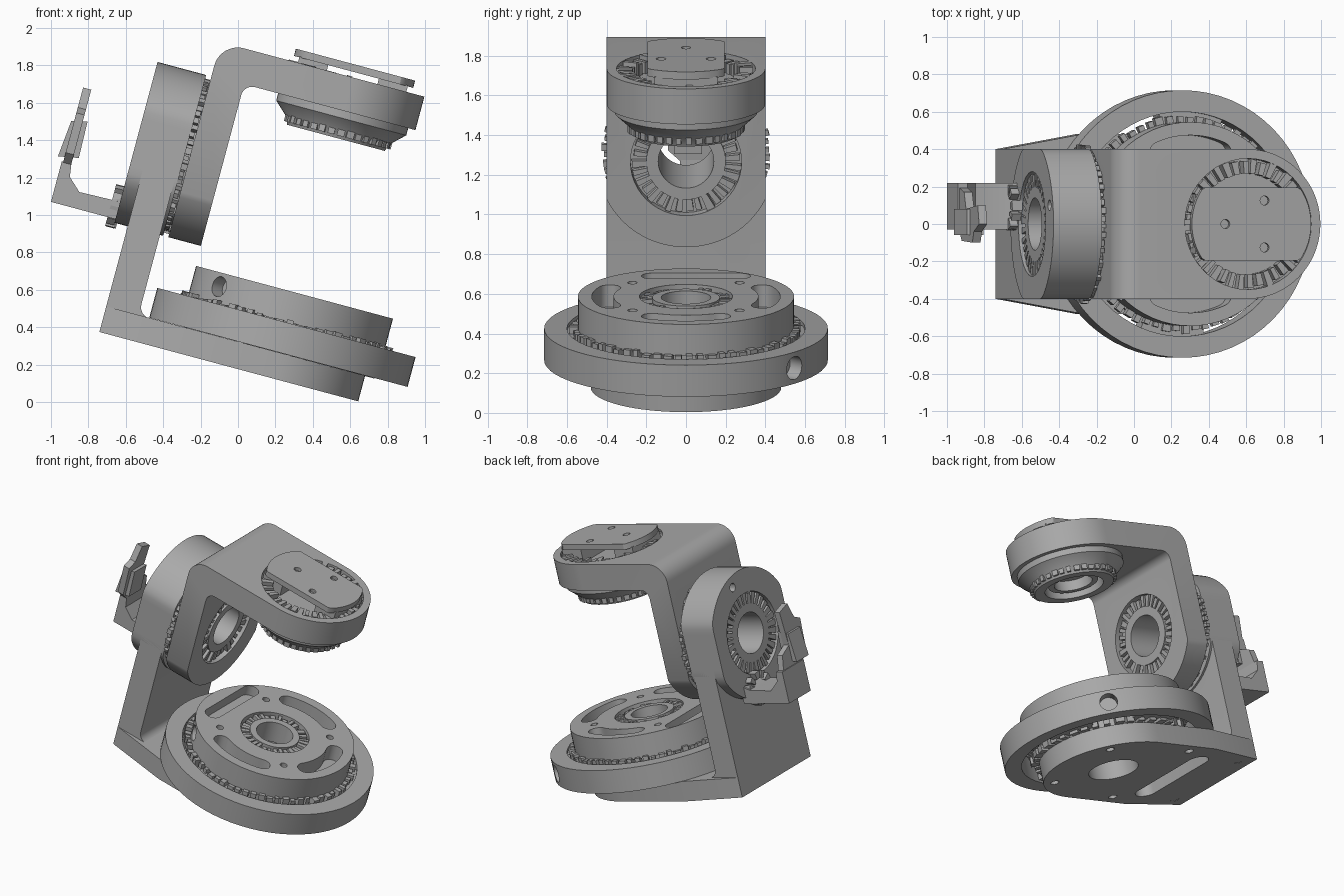
import bpy, bmesh, random
from math import sin, cos, pi, radians

random.seed(4)
if "Cube" in bpy.data.objects:
    bpy.data.objects.remove(bpy.data.objects["Cube"])

GREY = (0.4, 0.4, 0.4, 1)
metal = bpy.data.materials.new("grey_metal")
metal.use_nodes = True
metal.diffuse_color = GREY
metal.node_tree.nodes["Principled BSDF"].inputs["Base Color"].default_value = GREY

TILT = radians(15)      # whole assembly leans about the y axis
AX = 0.14               # shared vertical axis of turntable and upper arm
HUB = (0, 1.2)          # side hub centre in (y, z)
TOP = (AX, 0)


def place(a, b, h, axis):
    return {"z": (a, b, h), "x": (h, a, b), "y": (a, h, b)}[axis]


def finish(name, bm):
    bmesh.ops.recalc_face_normals(bm, faces=bm.faces)
    me = bpy.data.meshes.new(name)
    bm.to_mesh(me)
    bm.free()
    me.materials.append(metal)
    ob = bpy.data.objects.new(name, me)
    ob.rotation_euler = (0, TILT, 0)
    bpy.context.collection.objects.link(ob)
    return ob


def add_prism(bm, pts, lo, hi, axis):
    a = [bm.verts.new(place(p, q, lo, axis)) for p, q in pts]
    b = [bm.verts.new(place(p, q, hi, axis)) for p, q in pts]
    bm.faces.new(a)
    bm.faces.new(b)
    for i in range(len(a)):
        j = (i + 1) % len(a)
        bm.faces.new((a[i], a[j], b[j], b[i]))


def prism(name, pts, lo, hi, axis="z"):
    bm = bmesh.new()
    add_prism(bm, pts, lo, hi, axis)
    return finish(name, bm)


def arc(c, r, a0, a1, n=24):
    steps = [radians(a0 + (a1 - a0) * i / n) for i in range(n + 1)]
    return [(c[0] + r * cos(t), c[1] + r * sin(t)) for t in steps]


def circle(c, r, n=48):
    return arc(c, r, 0, 360, n)[:-1]


def disc(name, c, r, lo, hi, axis="z", n=48):
    return prism(name, circle(c, r, n), lo, hi, axis)


def lathe(name, c, profile, axis="z", n=64):
    # closed (radius, height) profile swept round the axis
    bm = bmesh.new()
    rows = [[bm.verts.new(place(p, q, h, axis)) for p, q in circle(c, r, n)] for r, h in profile]
    for k in range(len(rows)):
        a, b = rows[k], rows[(k + 1) % len(rows)]
        for i in range(n):
            j = (i + 1) % n
            bm.faces.new((a[i], a[j], b[j], b[i]))
    return finish(name, bm)


def tube(name, c, r0, r1, lo, hi, axis="z"):
    return lathe(name, c, [(r0, lo), (r1, lo), (r1, hi), (r0, hi)], axis)


def teeth(name, c, r0, r1, lo, hi, axis="z", n=32):
    # broken ring of small uneven blocks
    bm = bmesh.new()
    for i in range(n):
        a0, a1 = 360 * i / n, 360 * (i + random.uniform(0.5, 0.8)) / n
        ro = r1 - random.uniform(0, 0.25) * (r1 - r0)
        top = hi - random.uniform(0, 0.3) * (hi - lo)
        add_prism(bm, arc(c, r0, a0, a1, 1) + arc(c, ro, a1, a0, 1), lo, top, axis)
    return finish(name, bm)


def curved_slot(c, r, w, a0, a1):
    e0, e1 = arc(c, r, a0, a0, 1)[0], arc(c, r, a1, a1, 1)[0]
    return (arc(c, r + w, a0, a1, 12) + arc(e1, w, a1, a1 + 180, 8)[1:-1]
            + arc(c, r - w, a1, a0, 12) + arc(e0, w, a0 + 180, a0 + 360, 8)[1:-1])


def straight_slot(x, y0, y1, w):
    return arc((x, y1), w, 0, 180, 10) + arc((x, y0), w, 180, 360, 10)


def radial_hole(c, r, ang, z, size):
    ob = disc("cutter", (0, 0), size, r - 0.08, r + 0.1, "x", 20)
    for v in ob.data.vertices:
        x, y, h = v.co
        t = radians(ang)
        v.co = (c[0] + x * cos(t) - y * sin(t), c[1] + x * sin(t) + y * cos(t), z + h)
    return ob


def cut(ob, tools, op="DIFFERENCE"):
    for t in tools:
        m = ob.modifiers.new("cut", "BOOLEAN")
        m.object, m.operation, m.solver = t, op, "EXACT"
    bpy.context.view_layer.update()
    done = ob.evaluated_get(bpy.context.evaluated_depsgraph_get())
    me = bpy.data.meshes.new_from_object(done)
    ob.modifiers.clear()
    ob.data = me
    for t in tools:
        bpy.data.objects.remove(t)
    return ob


# lower bracket: base plate and upright wall
base = prism("base_plate", arc(TOP, 0.48, -90, 90, 32)
             + [(-0.37, 0.48), (-0.813, 0.4), (-0.813, -0.4), (-0.37, -0.48)], 0.17, 0.312)
cut(base, [disc("cutter", TOP, 0.17, 0, 0.5),
           prism("cutter", straight_slot(-0.39, -0.27, 0.27, 0.075), 0, 0.5)]
    + [disc("cutter", p, 0.03, 0.1, 0.22, n=12)
       for y in (-1, 1) for p in ((-0.7, 0.33 * y), (-0.2, 0.4 * y), (0.42, 0.29 * y))])
wall = prism("lower_wall", [(-0.813, 0.172), (-0.813, 1.3), (-0.634, 1.3)]
             + arc((-0.574, 0.37), 0.06, 180, 270, 6) + [(-0.55, 0.172)], -0.4, 0.4, "y")
cut(wall, [disc("cutter", HUB, 0.2, -1, 0, "x")])

# turntable: outer ring, core, bridges, upper disc
ring = tube("outer_ring", TOP, 0.6, 0.715, 0.313, 0.478)
cut(ring, [radial_hole(TOP, 0.715, 50, 0.395, 0.06)])
tube("turntable_core", TOP, 0.17, 0.46, 0.3, 0.49)
for a in (-95, 20, 85, 180):
    prism("ring_bridge", arc(TOP, 0.45, a - 17, a + 17, 8) + arc(TOP, 0.61, a + 17, a - 17, 8), 0.33, 0.46)
teeth("ring_teeth", TOP, 0.5, 0.59, 0.44, 0.5, n=64)
teeth("under_teeth", TOP, 0.44, 0.54, 0.31, 0.37, n=40)
plate = disc("turntable_disc", TOP, 0.545, 0.482, 0.645, n=64)
cut(plate, [disc("cutter", TOP, 0.235, 0.58, 0.8), disc("cutter", TOP, 0.13, 0.3, 0.8),
            prism("cutter", straight_slot(AX - 0.4, -0.17, 0.27, 0.055), 0.57, 0.8),
            radial_hole(TOP, 0.545, -137, 0.57, 0.055)]
    + [prism("cutter", curved_slot(TOP, 0.42, 0.055, a - 24, a + 24), 0.53, 0.8) for a in (-90, 0, 90)]
    + [disc("cutter", (AX + 0.27 * i, 0.27 * j), 0.025, 0.57, 0.8, n=12) for i in (-1, 1) for j in (-1, 1)])
tube("bearing_inner", TOP, 0.125, 0.17, 0.5, 0.64)
teeth("bearing_teeth", TOP, 0.165, 0.24, 0.575, 0.635)

# upper arm: bent bar with round end and round lower tip
arm = prism("upper_arm", arc((-0.458, 1.705), 0.13, 180, 90, 12) + [(0.7, 1.835), (0.7, 1.65)]
            + arc((-0.348, 1.59), 0.06, 90, 180, 8) + [(-0.408, 0.6), (-0.588, 0.6)], -0.5, 0.5, "y")
cut(arm, [prism("cutter", arc(TOP, 0.4, -90, 90, 36) + [(-1, 0.4), (-1, -0.4)], 0, 3),
          prism("cutter", arc(HUB, 0.445, 180, 360, 36) + [(0.445, 3), (-0.445, 3)], -1, 1, "x")], "INTERSECT")
cut(arm, [disc("cutter", HUB, 0.28, -0.47, 0, "x"), disc("cutter", HUB, 0.15, -1, 0, "x"),
          disc("cutter", TOP, 0.35, 1.76, 2)])

# side hub housing with through bore
flat = [(max(-0.4, min(0.4, y)), z) for y, z in circle(HUB, 0.445, 64)]
hub = prism("hub_housing", flat, -0.886, -0.617, "x")
cut(hub, [disc("cutter", HUB, 0.28, -1, -0.83, "x"), disc("cutter", HUB, 0.15, -1.1, 0, "x"),
          disc("cutter", (0.1, 1.56), 0.03, -1, -0.83, "x", 12)])
tube("hub_sleeve", HUB, 0.14, 0.2, -0.87, -0.42, "x")
tube("hub_joint", HUB, 0.18, 0.38, -0.63, -0.57, "x")
teeth("hub_joint_teeth", HUB, 0.36, 0.43, -0.62, -0.585, "x", 60)
teeth("hub_front_teeth", HUB, 0.2, 0.285, -0.475, -0.42, "x")
teeth("hub_back_teeth", HUB, 0.2, 0.285, -0.87, -0.825, "x")
tube("hub_back_rim", HUB, 0.23, 0.25, -0.85, -0.82, "x")

# top cap on the arm end
cap_shape = [(x, max(-0.195, min(0.195, y))) for x, y in circle(TOP, 0.33, 64)]
cap = prism("cap_plate", cap_shape, 1.865, 1.905)
cut(cap, [disc("cutter", p, 0.025, 1.88, 2, n=12) for p in circle(TOP, 0.145, 6)[1::2]])
for side in (-1, 1):
    x = AX + side * 0.22
    prism("cap_post", [(x - 0.08, -0.16), (x + 0.08, -0.16), (x + 0.08, 0.16), (x - 0.08, 0.16)], 1.75, 1.87)
teeth("cap_teeth", TOP, 0.27, 0.355, 1.75, 1.84, n=40)

# lower bearing housing under the arm end
lathe("arm_bearing", TOP, [(0.36, 1.66), (0.36, 1.61), (0.285, 1.54), (0.27, 1.5),
                           (0.2, 1.5), (0.2, 1.66)])
teeth("arm_bearing_teeth", TOP, 0.26, 0.3, 1.515, 1.56, n=36)
tube("arm_bearing_sleeve", TOP, 0.13, 0.17, 1.53, 1.7)
disc("arm_bearing_plug", TOP, 0.21, 1.6, 1.66)

# sensor bracket behind the hub
prism("bracket_foot", [(-1.243, 0.775), (-0.86, 0.775), (-0.86, 0.9), (-0.93, 0.87),
                       (-1.11, 0.865), (-1.18, 0.93), (-1.19, 1.0), (-1.243, 1.0)], -0.03, 0.22, "y")
prism("bracket_tab", [(0.02, 0.95), (0.2, 0.97), (0.17, 1.1), (0.08, 1.14), (0.1, 1.38),
                      (0.0, 1.41), (-0.04, 1.3), (-0.1, 1.27), (-0.09, 1.05)], -1.235, -1.19, "x")
prism("bracket_block", [(-1.27, 1.02), (-1.16, 1.04), (-1.165, 1.24), (-1.25, 1.22)], -0.06, 0.08, "y")
teeth("bracket_teeth", (0.09, 0.84), 0.07, 0.13, -0.93, -0.87, "x", 10)

# smooth rounds, crisp edges
for ob in bpy.context.scene.objects:
    ob.select_set(ob.type == "MESH")
bpy.context.view_layer.objects.active = arm
bpy.ops.object.shade_smooth_by_angle(angle=radians(30))
